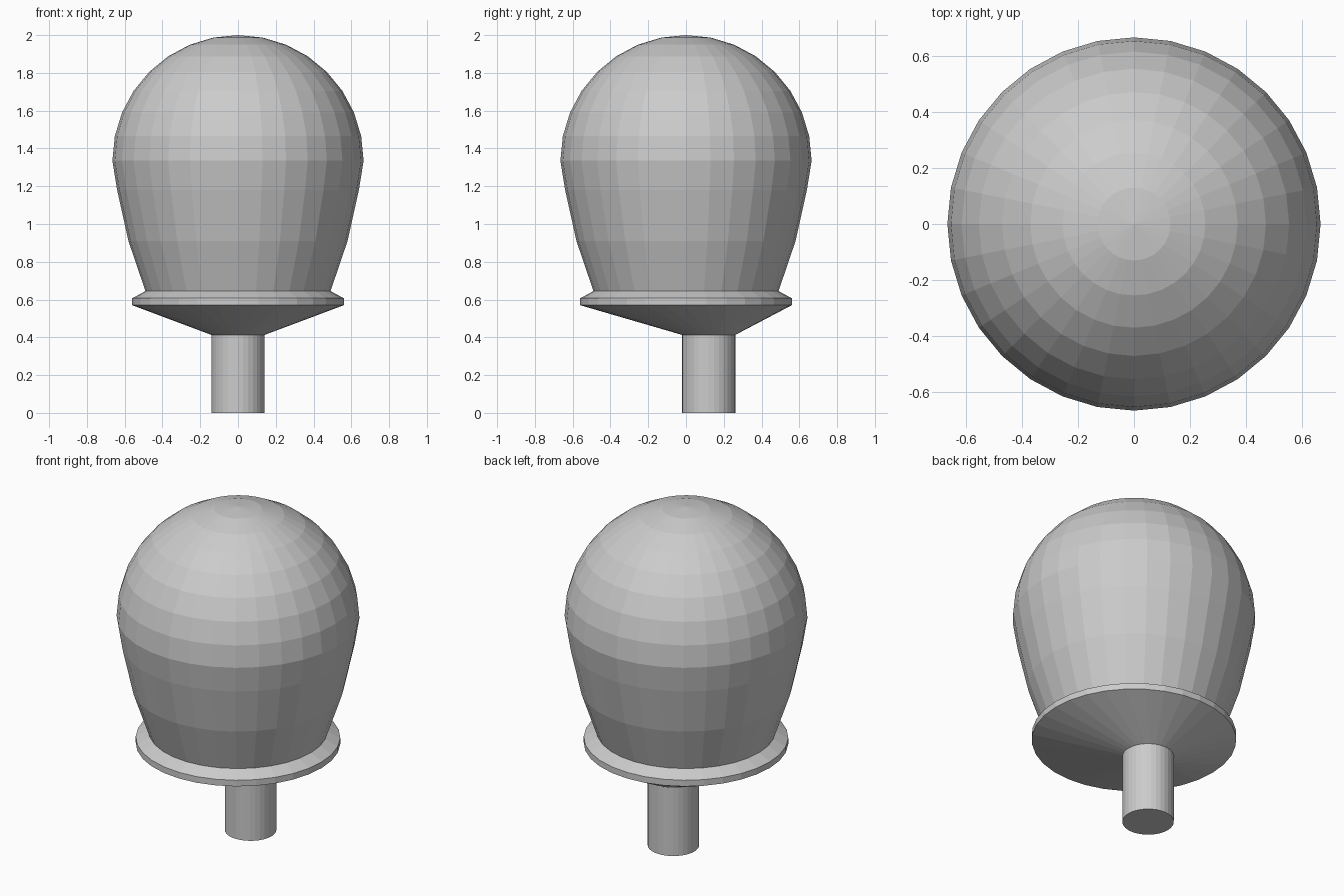
import bpy
import bmesh
from math import cos, sin, pi, radians

if "Cube" in bpy.data.objects:
    bpy.data.objects.remove(bpy.data.objects["Cube"])

SIDES = 32


def loft(name, rings, cap_start=False, cap_end=False):
    """Skin circular rings given as (radius, z, y offset); radius 0 makes a pole."""
    bm = bmesh.new()
    loops = []
    for r, z, oy in rings:
        n = SIDES if r > 0 else 1
        loops.append([bm.verts.new((r * cos(2 * pi * i / SIDES),
                                    oy + r * sin(2 * pi * i / SIDES), z))
                      for i in range(n)])
    for a, b in zip(loops, loops[1:]):
        for i in range(SIDES):
            j = (i + 1) % SIDES
            if len(b) == 1:
                bm.faces.new((a[i], a[j], b[0]))
            else:
                bm.faces.new((a[i], a[j], b[j], b[i]))
    if cap_start:
        bm.faces.new(loops[0][::-1])
    if cap_end:
        bm.faces.new(loops[-1])
    bmesh.ops.recalc_face_normals(bm, faces=bm.faces)
    mesh = bpy.data.meshes.new(name)
    bm.to_mesh(mesh)
    bm.free()
    obj = bpy.data.objects.new(name, mesh)
    bpy.context.collection.objects.link(obj)
    return obj


# Globe: tapered lower wall under a hemisphere
R, CENTRE = 0.665, 1.335
globe = [(0.49, 0.645, 0), (0.58, 0.91, 0), (0.64, 1.18, 0)]
for k in range(8):
    a = radians(11.25 * k)
    globe.append((R * cos(a), CENTRE + R * sin(a), 0))
globe.append((0, CENTRE + R, 0))
loft("globe", globe, cap_start=True)

# Collar: bevelled rim whose underside slopes to the off-centre stem
STEM_R, STEM_Y, STEM_TOP = 0.141, 0.12, 0.413
loft("collar", [(STEM_R, STEM_TOP, STEM_Y), (0.56, 0.57, 0),
                (0.56, 0.607, 0), (0.49, 0.645, 0)], True, True)

# Stem
loft("stem", [(STEM_R, 0, STEM_Y), (STEM_R, STEM_TOP, STEM_Y)], True, True)
